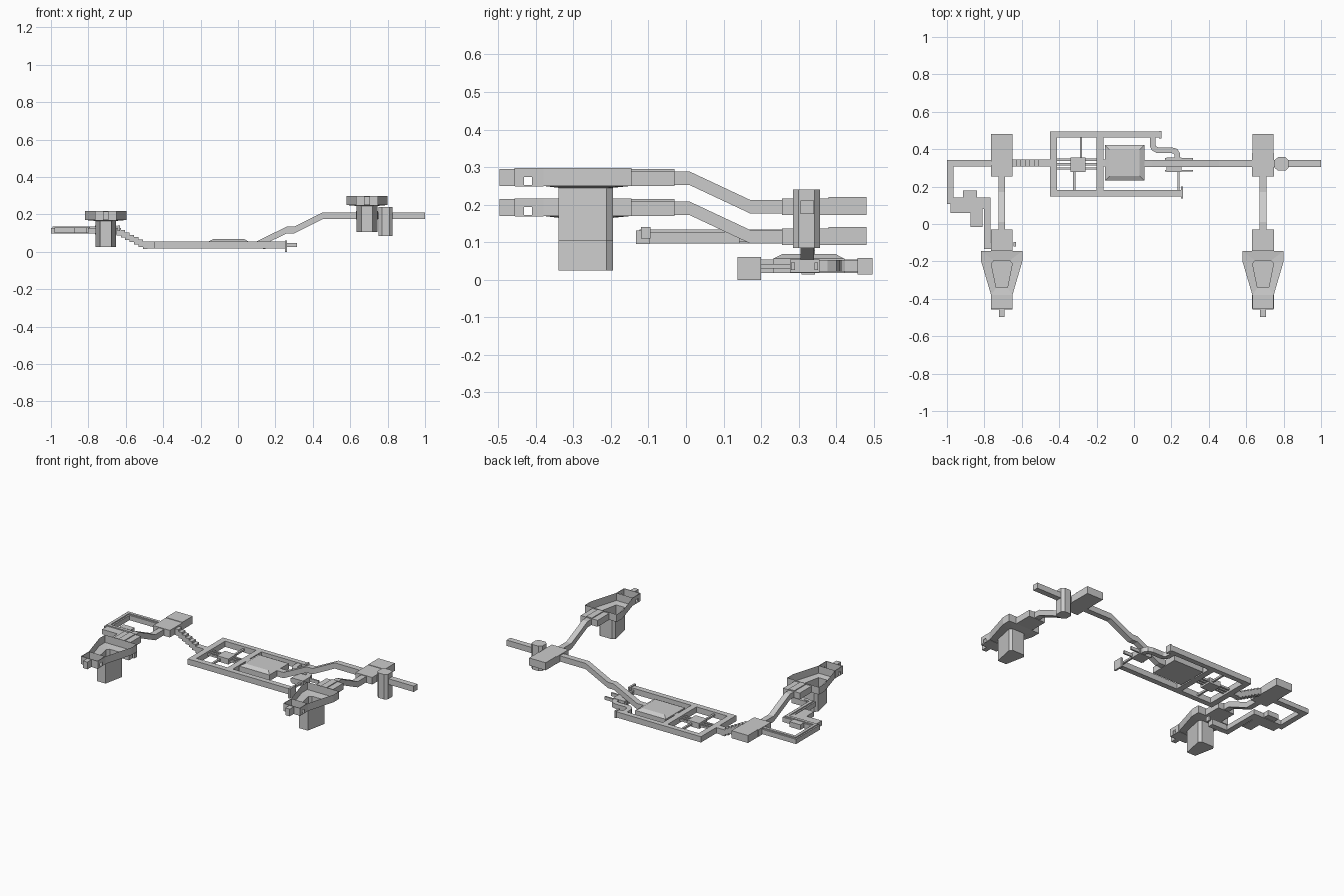
import bpy, bmesh
from mathutils import Vector

if "Cube" in bpy.data.objects:
    bpy.data.objects.remove(bpy.data.objects["Cube"])


def finish(name, bm):
    bmesh.ops.recalc_face_normals(bm, faces=bm.faces)
    me = bpy.data.meshes.new(name)
    bm.to_mesh(me)
    bm.free()
    ob = bpy.data.objects.new(name, me)
    bpy.context.collection.objects.link(ob)
    return ob


def loft(name, rings, caps=True):
    bm = bmesh.new()
    vs = [[bm.verts.new(p) for p in r] for r in rings]
    n = len(vs[0])
    for a, b in zip(vs, vs[1:]):
        for i in range(n):
            j = (i + 1) % n
            bm.faces.new((a[i], a[j], b[j], b[i]))
    if caps:
        bm.faces.new(vs[0])
    bm.faces.new(vs[-1])
    return finish(name, bm)


def rect(x0, x1, y0, y1, z):
    return [(x0, y0, z), (x1, y0, z), (x1, y1, z), (x0, y1, z)]


def box(name, x0, x1, y0, y1, z0, z1):
    return loft(name, [rect(x0, x1, y0, y1, z0), rect(x0, x1, y0, y1, z1)])


def corridor(name, pts, w=0.036, h=0.036):
    """Rectangular passage along a path of floor points, mitred at the corners."""
    pts = [Vector(p) for p in pts]
    flat = [(b - a).xy.normalized() for a, b in zip(pts, pts[1:])]
    rings = []
    for i, p in enumerate(pts):
        d0, d1 = flat[max(i - 1, 0)], flat[min(i, len(flat) - 1)]
        m = (d0 + d1).normalized()
        s = w / 2 / max(m.dot(d1), 0.3)
        side, up = Vector((-m.y * s, m.x * s, 0)), Vector((0, 0, h))
        rings.append([p - side, p + side, p + side + up, p - side + up])
    return loft(name, rings)


# Front wings: two copies, the right one sits higher
FUNNEL = [(-.11, -.145), (.11, -.145), (.11, -.2), (.057, -.38), (-.057, -.38), (-.11, -.2)]
PIT = [(-.042, -.195), (.042, -.195), (.056, -.212), (.03, -.34), (-.03, -.34), (-.056, -.212)]


def wing(side, cx, dz):
    def ring(outline, z):
        return [(cx + x, y, z + dz) for x, y in outline]

    def part(name, x0, x1, y0, y1, z0, z1):
        box(side + name, cx + x0, cx + x1, y0, y1, z0 + dz, z1 + dz)

    # Room behind, in two halves
    part("_room_back", -.057, .057, .38, .48, .093, .14)
    part("_room_front", -.058, .058, .255, .38, .093, .137)
    # Passage climbing to the front
    corridor(side + "_passage", [(cx, .255, .097 + dz), (cx, .17, .097 + dz),
                                 (cx, .01, .172 + dz), (cx, -.03, .172 + dz)])
    # Vestibule with side bays
    part("_vestibule", -.02, .02, -.145, -.03, .17, .215)
    for s in (-1, 1):
        a, b = sorted((s * .02, s * .058))
        part("_bay", a, b, -.145, -.03, .17, .21)
    # Open funnel hall with a sunken shaft
    loft(side + "_funnel_hall", [ring(FUNNEL, .217), ring(FUNNEL, .17),
                                 ring(PIT, .165), ring(PIT, .025)], caps=False)
    # End chamber with side windows
    part("_chamber_floor", -.057, .057, -.455, -.38, .168, .172)
    part("_chamber_front", -.057, .057, -.457, -.453, .17, .217)
    for s in (-1, 1):
        a, b = sorted((s * .054, s * .058))
        part("_window_pier", a, b, -.455, -.432, .17, .217)
        part("_window_pier", a, b, -.41, -.38, .17, .217)
        part("_window_head", a, b, -.432, -.41, .194, .217)
    part("_nose", -.015, .015, -.497, -.455, .17, .215)


wing("left", -.707, 0)
wing("right", .69, .08)

# Stepped passage down from the left room
N = 7
for i in range(N):
    x0 = -.65 + i * .165 / N
    zt = .128 - i * .074 / (N - 1)
    box("stair_step", x0, x0 + .165 / N, .308, .344, zt - .04, zt)
box("stair_landing", -.49, -.415, .308, .344, .018, .054)

# Sloped passage up to the right room
corridor("right_ramp", [(.055, .323, .02), (.1, .323, .02), (.26, .323, .098), (.3, .323, .098),
                        (.455, .323, .175), (.635, .323, .175)])

# Tower with chamfered corners, and the exit passage
TOWER = [(.752, .3), (.77, .285), (.81, .285), (.826, .3),
         (.826, .342), (.81, .357), (.77, .357), (.752, .342)]
loft("tower", [[(x, y, z) for x, y in TOWER] for z in (.085, .24)])
box("tower_link", .74, .76, .305, .341, .175, .211)
box("exit_passage", .825, 1.0, .305, .341, .175, .211)

# Winding side route on the left
loop = [(-.765, .325, .097), (-.982, .325, .097), (-.982, .125, .097),
        (-.785, .125, .097), (-.785, -.115, .097), (-.74, -.115, .097)]
corridor("side_route", loop, .036, .03)
corridor("side_route_roof", [(x, y, .126) for x, y, z in loop], .018, .008)
box("side_alcove_back", -.915, -.84, .14, .18, .1, .132)
box("side_hall", -.98, -.81, .06, .11, .1, .13)
box("side_hall_front", -.875, -.81, -.015, .06, .1, .13)
box("side_link", -.82, -.79, .08, .12, .1, .13)
box("side_route_end", -.76, -.66, -.133, -.097, .095, .131)
box("side_hatch", -.643, -.632, -.12, -.095, .11, .14)

# Main level: rails around a central plaza
Z0, Z1 = .018, .054
box("rail_left", -.45, -.413, .147, .495, Z0, Z1)
box("rail_back", -.413, .135, .463, .495, Z0, Z1)
box("rail_front", -.413, .25, .148, .182, Z0, Z1)
box("rail_middle", -.2, -.163, .182, .463, Z0, Z1)
box("back_end_plate", .135, .147, .457, .497, .014, .058)
box("front_end_plate", .25, .262, .137, .2, 0, .06)
box("plaza", -.155, .055, .232, .422, Z0, .056)
loft("plaza_roof", [rect(-.155, .055, .232, .422, .056), rect(-.13, .03, .257, .397, .069)])
box("plaza_link", -.165, -.15, .308, .344, Z0, Z1)

# Two small hubs with pipe bundles
for name, cx in (("left", -.3), ("right", .215)):
    box(name + "_hub", cx - .04, cx + .04, .277, .355, .02, .054)
for y in (.297, .32, .343):
    box("left_hub_pipe", -.413, -.34, y - .006, y + .006, .03, .042)
    box("left_hub_pipe", -.26, -.2, y - .006, y + .006, .03, .042)
for y in (.285, .347):
    box("right_hub_pipe", .165, .315, y - .005, y + .005, .026, .046)
box("left_hub_link_back", -.29, -.278, .355, .463, .03, .042)
box("left_hub_link_front", -.326, -.314, .182, .277, .03, .042)
box("right_hub_link_front", .232, .244, .182, .277, .03, .042)

# Curved duct from the back rail to the right hub
corridor("curved_duct", [(.1, .463, .022), (.1, .42, .022), (.108, .404, .022), (.124, .395, .022),
                         (.2, .395, .022), (.222, .388, .022), (.232, .372, .022), (.232, .35, .022)],
         .03, .03)
